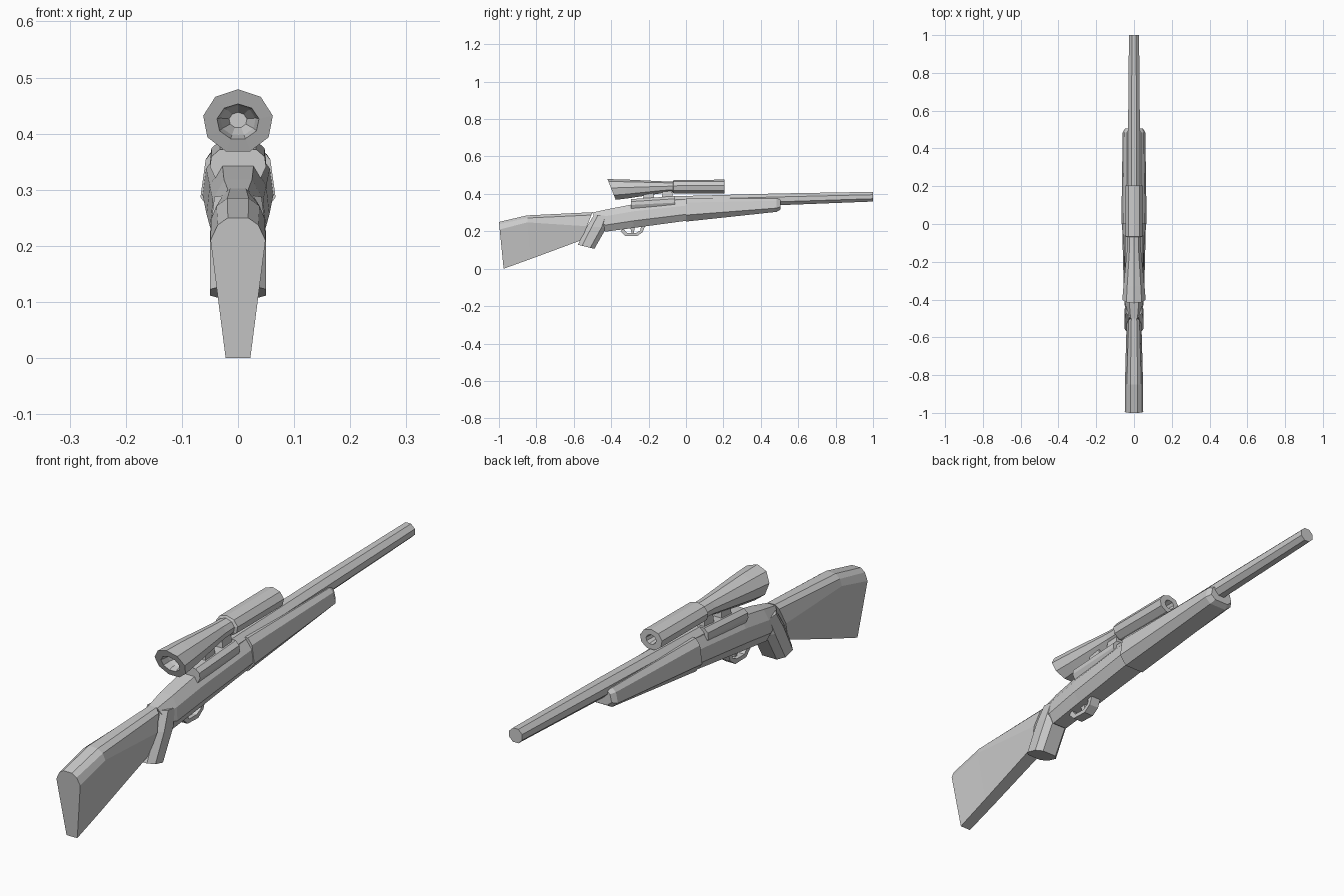
import bpy, bmesh, math

if "Cube" in bpy.data.objects:
    bpy.data.objects.remove(bpy.data.objects["Cube"])


def loft(name, rings):
    """Skin a list of equal-length point rings and cap both ends."""
    bm = bmesh.new()
    vs = [[bm.verts.new(p) for p in r] for r in rings]
    n = len(rings[0])
    for a, b in zip(vs, vs[1:]):
        for i in range(n):
            j = (i + 1) % n
            bm.faces.new((a[i], a[j], b[j], b[i]))
    bm.faces.new(vs[0][::-1])
    bm.faces.new(vs[-1])
    bmesh.ops.recalc_face_normals(bm, faces=bm.faces)
    me = bpy.data.meshes.new(name)
    bm.to_mesh(me)
    bm.free()
    ob = bpy.data.objects.new(name, me)
    bpy.context.collection.objects.link(ob)
    return ob


def slab(lo, hi, prof):
    """Mirrored ring between side-view points lo and hi (y, z).
    prof holds (fraction from lo to hi, half width)."""
    right = [(w, lo[0] + (hi[0] - lo[0]) * t, lo[1] + (hi[1] - lo[1]) * t) for t, w in prof]
    return right + [(-x, y, z) for x, y, z in reversed(right)]


def oval(y, z, rx, rz, n=8, slant=0, turn=0):
    """Ring around the y axis; slant leans the ring along y."""
    pts = []
    for i in range(n):
        a = math.tau * (i + turn) / n
        pts.append((rx * math.sin(a), y + slant * rz * math.cos(a), z + rz * math.cos(a)))
    return pts


def scaled(hw, prof):
    return [(t, w * hw) for t, w in prof]


# Butt stock, wide shoulder and narrow toe
stock_prof = [(0, .5), (.84, 1), (.94, .8), (1, .4)]
loft("butt_stock", [
    slab((-.975, 0), (-1, .25), [(0, .022), (.84, .049), (.95, .036), (1, .018)]),
    slab((-.83, .052), (-.85, .285), scaled(.048, stock_prof)),
    slab((-.56, .152), (-.5, .302), scaled(.036, [(0, .75), (.5, 1.1), (.9, .8), (1, .4)])),
])

# Pistol grip
grip_prof = [(0, .6), (.25, 1), (.75, 1), (1, .6)]
loft("pistol_grip", [
    slab((-.49, .106), (-.578, .128), scaled(.05, grip_prof)),
    slab((-.425, .22), (-.53, .225), scaled(.05, grip_prof)),
    slab((-.41, .28), (-.49, .29), scaled(.042, grip_prof)),
])

# Receiver body
body_prof = [(0, .6), (.3, 1), (.7, .9), (1, .5)]
loft("receiver", [
    slab((-.47, .22), (-.5, .3), scaled(.036, body_prof)),
    slab((-.43, .198), (-.42, .318), scaled(.05, body_prof)),
    slab((-.28, .218), (-.28, .345), scaled(.056, body_prof)),
    slab((0, .256), (0, .372), scaled(.063, body_prof)),
])

# Fore-end with a bevelled tip
fore_prof = [(0, .6), (.28, 1), (.82, .86), (1, .6)]
loft("fore_end", [
    slab((0, .252), (0, .376), scaled(.067, fore_prof)),
    slab((.485, .304), (.485, .376), scaled(.06, fore_prof)),
    slab((.505, .316), (.505, .37), scaled(.048, fore_prof)),
])

# Barrel
loft("barrel", [
    oval(-.1, .354, .037, .035, turn=.5),
    oval(.5, .371, .034, .034, turn=.5),
    oval(1, .385, .029, .028, turn=.5),
])

# Bolt housing and scope base
rail_prof = [(0, .8), (.4, 1), (.75, .95), (1, .65)]
loft("bolt_housing", [
    slab((-.295, .32), (-.295, .372), scaled(.05, rail_prof)),
    slab((-.06, .33), (-.06, .388), scaled(.05, rail_prof)),
])
for i, y in enumerate((-.2, -.1)):
    loft(f"scope_mount_{i + 1}", [
        slab((y - .03, .365), (y + .03, .368), [(0, .028), (1, .028)]),
        slab((y - .025, .418), (y + .025, .42), [(0, .022), (1, .022)]),
    ])

# Scope: hollow eyepiece, waist, front tube, front recess
loft("scope", [oval(y, z, rx, rz, 9, s) for y, z, rx, rz, s in [
    (-.33, .424, .016, .014, 0),
    (-.365, .423, .032, .027, -.3),
    (-.397, .421, .038, .032, -.4),
    (-.397, .422, .063, .057, -.4),
    (-.32, .425, .056, .052, -.2),
    (-.12, .435, .036, .032, 0),
    (-.07, .436, .035, .03, 0),
    (-.066, .437, .046, .037, 0),
    (.205, .438, .046, .038, 0),
    (.205, .438, .021, .018, 0),
    (.16, .438, .016, .014, 0),
]])

# Trigger guard strap and trigger
strap = [((-.35, .2), (-.335, .215)), ((-.325, .176), (-.315, .19)),
         ((-.262, .174), (-.27, .19)), ((-.232, .195), (-.245, .203)),
         ((-.22, .225), (-.24, .225))]
loft("trigger_guard", [slab(o, i, [(0, .02), (1, .02)]) for o, i in strap])
loft("trigger", [
    slab((-.3, .225), (-.275, .225), [(0, .009), (1, .009)]),
    slab((-.29, .19), (-.278, .19), [(0, .006), (1, .006)]),
])
